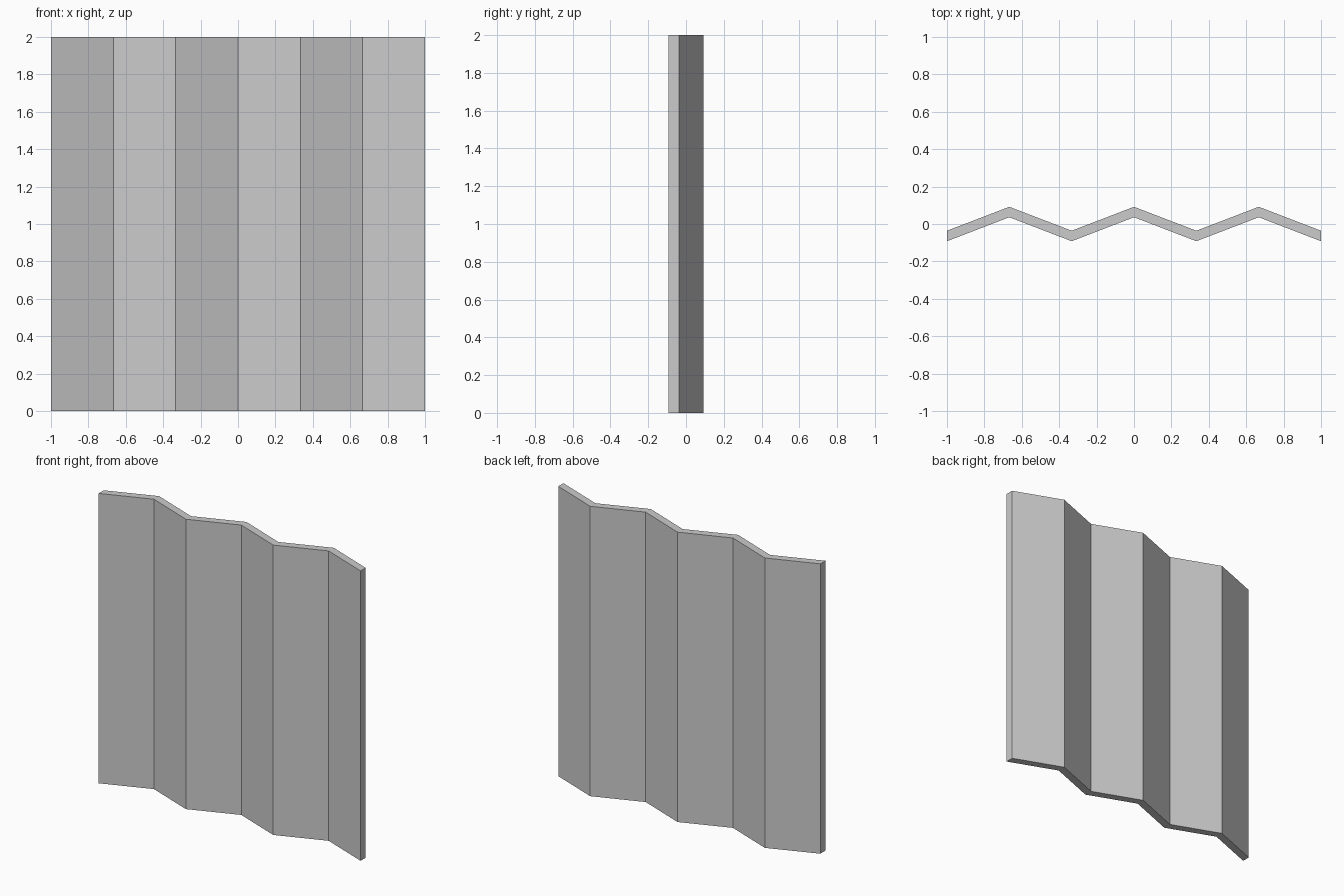
import bpy, bmesh

if "Cube" in bpy.data.objects:
    bpy.data.objects.remove(bpy.data.objects["Cube"])

PANELS, WIDTH, HEIGHT = 6, 2.0, 2.0
FOLD, HALF_THICK = 0.064, 0.028   # zigzag amplitude, half thickness along y

# Zigzag strip of folded panels, standing upright
bm = bmesh.new()
rings = []
for i in range(PANELS + 1):
    x = -WIDTH / 2 + WIDTH * i / PANELS
    y = FOLD if i % 2 else -FOLD
    rings.append([bm.verts.new((x, y + dy, z)) for dy, z in (
        (-HALF_THICK, 0), (HALF_THICK, 0), (HALF_THICK, HEIGHT), (-HALF_THICK, HEIGHT))])

# Sides, top and bottom of each panel
for a, b in zip(rings, rings[1:]):
    for k in range(4):
        n = (k + 1) % 4
        bm.faces.new((a[k], a[n], b[n], b[k]))

# End caps
bm.faces.new(rings[0])
bm.faces.new(rings[-1])
bmesh.ops.recalc_face_normals(bm, faces=bm.faces)

mesh = bpy.data.meshes.new("folding_screen")
bm.to_mesh(mesh)
bm.free()
bpy.context.collection.objects.link(bpy.data.objects.new("folding_screen", mesh))
